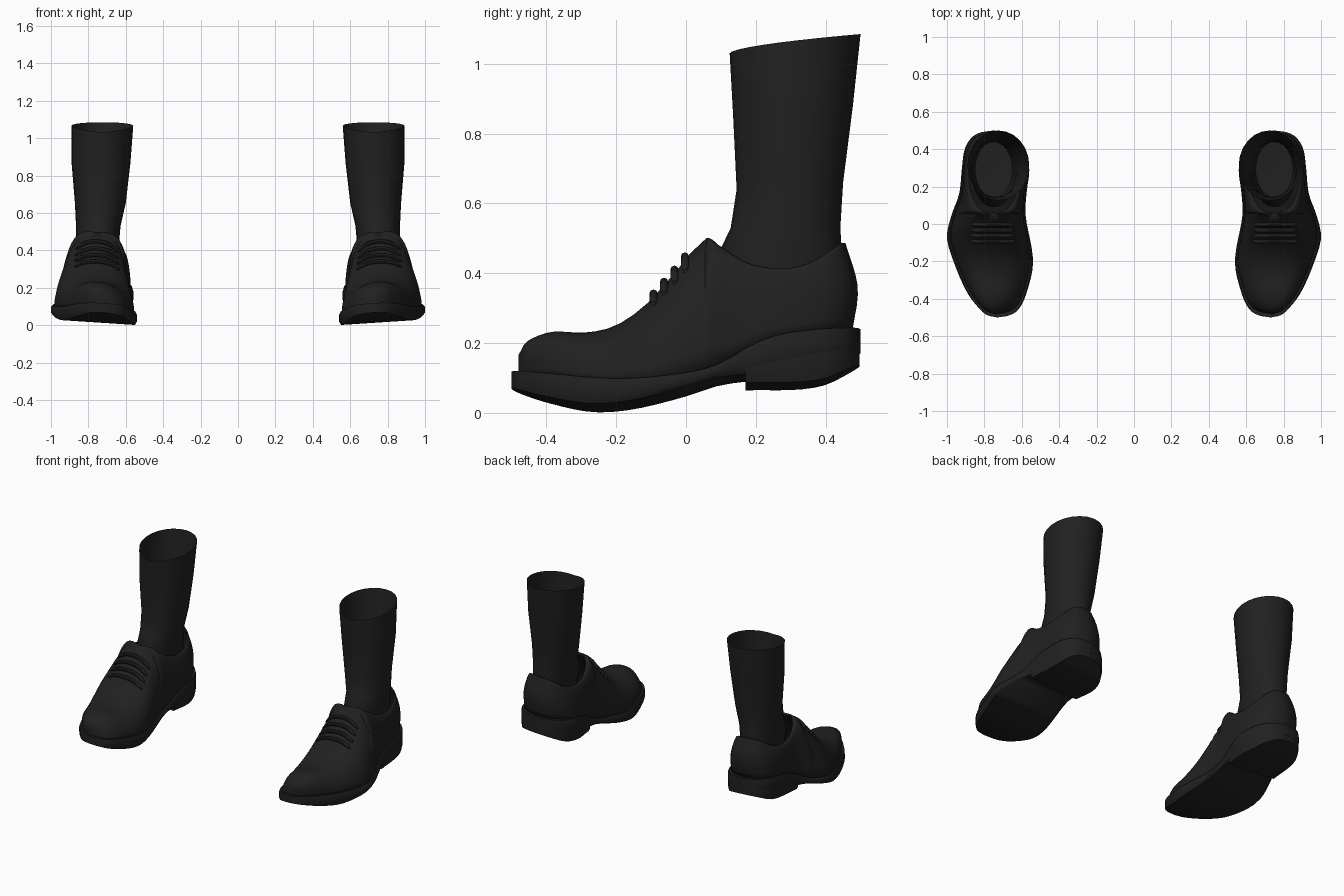
import bpy
import bmesh
from math import sin, cos, acos, pi

if "Cube" in bpy.data.objects:
    bpy.data.objects.remove(bpy.data.objects["Cube"], do_unlink=True)


def make_material(name, colour):
    material = bpy.data.materials.new(name)
    material.use_nodes = True
    material.diffuse_color = colour
    material.node_tree.nodes["Principled BSDF"].inputs["Base Color"].default_value = colour
    return material


black = make_material("soft black", (0.015, 0.015, 0.015, 1))


def curve_value(table, position):
    """Smooth interpolation through a short (position, value) table."""
    if position <= table[0][0]:
        return table[0][1]
    if position >= table[-1][0]:
        return table[-1][1]
    last = len(table) - 1
    k = next(i for i in range(last) if position <= table[i + 1][0])

    def slope(i):
        before, after = table[max(i - 1, 0)], table[min(i + 1, last)]
        return (after[1] - before[1]) / (after[0] - before[0])

    (start, low), (end, high) = table[k], table[k + 1]
    span = end - start
    f = (position - start) / span
    ease = f * f * (3 - 2 * f)
    swing = f * (1 - f) * span * ((1 - f) * slope(k) - f * slope(k + 1))
    return low + (high - low) * ease + swing


# Plan outline and height profiles of one shoe, by distance from toe to heel
inner_edge = [(-.5, .73), (-.49, .67), (-.46, .62), (-.37, .575), (-.2, .54), (.05, .58),
              (.16, .575), (.3, .56), (.4, .585), (.46, .635), (.49, .69), (.5, .75)]
outer_edge = [(-.5, .73), (-.49, .78), (-.46, .82), (-.37, .89), (-.2, .965), (-.07, 1),
              (.05, .975), (.16, .935), (.3, .92), (.4, .905), (.46, .87), (.49, .82), (.5, .75)]
sole_top = [(-.5, .12), (-.2, .085), (0, .1), (.1, .13), (.2, .19), (.3, .22), (.5, .24)]
sole_bottom = [(-.5, .07), (-.4, .04), (-.27, .015), (-.15, .023), (0, .058), (.1, .09),
               (.17, .1), (.5, .17)]
heel_bottom = [(.17, .075), (.38, .085), (.5, .135)]
ridge = [(-.48, .165), (-.46, .2), (-.42, .222), (-.38, .232), (-.28, .23), (-.2, .25),
         (-.12, .305), (-.05, .38), (.055, .497), (.1, .47), (.18, .42), (.28, .405),
         (.36, .425), (.44, .48), (.46, .487)]
heel_back = [(0, .475), (.5, .492), (1, .457)]

ANKLE_X = .75
TOE_Y, THROAT_Y = -.48, .055
ROUND = 2 / 2.3


def rolled(x, y, z):
    """Tilt the shoe slightly towards its inner side."""
    return (x, y, z + .065 * (x - ANKLE_X))


def outline(y):
    left, right = curve_value(inner_edge, y), curve_value(outer_edge, y)
    return (left + right) / 2, (right - left) / 2


def make_object(name, grids, closed=False, fill=False, thickness=0):
    """Skin each grid of point rows, weld, and mirror to the other foot."""
    bm = bmesh.new()
    for rows in grids:
        verts = [[bm.verts.new(p) for p in row] for row in rows]
        count = len(rows[0])
        for a, b in zip(verts, verts[1:]):
            for i in range(count if closed else count - 1):
                j = (i + 1) % count
                bm.faces.new((a[i], a[j], b[j], b[i]))
    bmesh.ops.remove_doubles(bm, verts=bm.verts, dist=.0005)
    if fill:
        bmesh.ops.holes_fill(bm, edges=[e for e in bm.edges if e.is_boundary])
    bmesh.ops.recalc_face_normals(bm, faces=bm.faces)
    mesh = bpy.data.meshes.new(name)
    bm.to_mesh(mesh)
    bm.free()
    mesh.materials.append(black)
    obj = bpy.data.objects.new(name, mesh)
    bpy.context.collection.objects.link(obj)
    bpy.ops.object.select_all(action="DESELECT")
    obj.select_set(True)
    bpy.context.view_layer.objects.active = obj
    bpy.ops.object.shade_smooth_by_angle(angle=.75)
    if thickness:
        wall = obj.modifiers.new("Wall", "SOLIDIFY")
        wall.thickness = thickness
        wall.offset = -1
    mirror = obj.modifiers.new("Other foot", "MIRROR")
    mirror.use_mirror_merge = False
    return obj


# Sole and heel: a softly bulged wall swept along the outline
wall_shape = [(-.95, 0), (-1, .25), (-1, .75), (-.96, 1)]
wall_shape += [(-w, h) for w, h in reversed(wall_shape)]


def slab(name, start, end, bottom, top, scale, steps):
    rows = []
    for i in range(steps + 1):
        f = (1 - cos(pi * i / steps)) / 2
        y = start + (end - start) * f
        middle, half = outline(y)
        low, high = curve_value(bottom, y), curve_value(top, y)
        rows.append([rolled(middle + half * scale * w, y, low + (high - low) * h)
                     for w, h in wall_shape])
    return make_object(name, [rows], closed=True, fill=True)


slab("sole", -.5, .5, sole_bottom, sole_top, 1, 36)
slab("heel", .17, .497, heel_bottom, [(y, z - .012) for y, z in sole_top], .99, 16)


# Upper: arched sections over the toe, opening into a collar behind the throat
def upper_point(t, angle, side):
    rise = max(sin(angle), 0) ** ROUND
    spread = max(cos(angle), 0) ** ROUND
    if t <= 0:
        y = base_y = rim_y = TOE_Y + (THROAT_Y - TOE_Y) * (1 - cos(pi / 2 * (1 + t)))
        rim_half = 0
    else:
        f = (1 - cos(pi * t)) / 2

        def reach(level):
            return THROAT_Y + (curve_value(heel_back, level) - THROAT_Y) * f

        y, base_y, rim_y = reach(rise), reach(0), reach(1)
        rim_half = .134 * max(sin(pi * t), 0) ** .85
    scale = .5 / (.48 if base_y < 0 else .475)
    middle, half = outline(base_y * scale)
    half *= .93
    base = curve_value(sole_top, base_y) - .01
    top = curve_value(ridge, rim_y)
    centre = middle + (ANKLE_X - middle) * sin(angle)
    x = centre + side * (rim_half + (half - rim_half) * spread)
    return rolled(x, y, base + (top - base) * rise)


def upper_half(side):
    return [[upper_point(i / 20, pi / 2 * k / 12, side) for k in range(13)]
            for i in range(-20, 21)]


make_object("shoe_upper", [upper_half(-1), upper_half(1)], thickness=.01)

# Laces: four round bars lying across the instep
bars = []
for n in range(4):
    y = -.09 + .03 * n
    t = acos(1 - (y - TOE_Y) / (THROAT_Y - TOE_Y)) / (pi / 2) - 1
    path = [upper_point(t, 1 + (pi / 2 - 1) * k / 5, -1) for k in range(6)]
    path += [upper_point(t, 1 + (pi / 2 - 1) * k / 5, 1) for k in range(4, -1, -1)]
    tube = []
    for i, (px, py, pz) in enumerate(path):
        radius = .006 if i in (0, len(path) - 1) else .012
        tube.append([(px, py - .003 + radius * cos(pi * k / 4),
                      pz + .006 + radius * sin(pi * k / 4)) for k in range(8)])
    bars.append(tube)
make_object("laces", bars, closed=True, fill=True)

# Sock: open-topped tube; each level is front z, back z, front y, back y, inner x, outer x
levels = [(1.03, 1.085, .125, .5, .56, .89),
          (.85, .88, .135, .478, .575, .89),
          (.64, .66, .145, .45, .6, .872),
          (.53, .53, .128, .442, .628, .866),
          (.45, .45, .09, .447, .635, .866),
          (.27, .27, .14, .44, .65, .85),
          (.26, .26, .299, .3, .749, .75)]
rings = []
for front_z, back_z, front_y, back_y, left, right in levels:
    ring = []
    for k in range(24):
        f = (1 - cos(pi * k / 12)) / 2
        ring.append(((left + right) / 2 + (right - left) / 2 * sin(pi * k / 12),
                     front_y + (back_y - front_y) * f,
                     front_z + (back_z - front_z) * f ** .6))
    rings.append(ring)
make_object("sock", [rings], closed=True)
